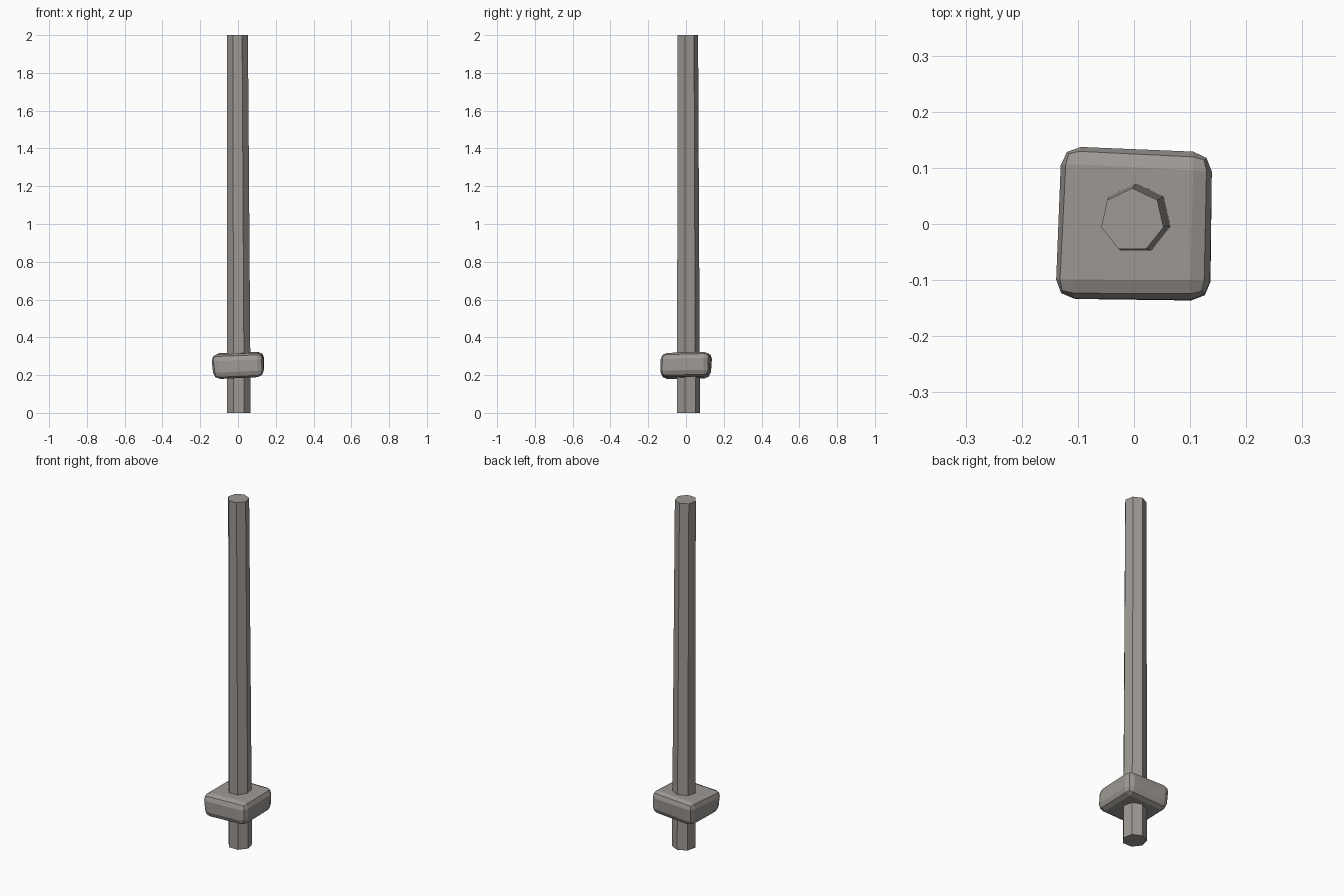
import bpy, bmesh, math

if "Cube" in bpy.data.objects:
    bpy.data.objects.remove(bpy.data.objects["Cube"])

stone = bpy.data.materials.new("warm grey")
stone.diffuse_color = (0.34, 0.317, 0.295, 1)
stone.use_nodes = True
stone.node_tree.nodes["Principled BSDF"].inputs["Base Color"].default_value = stone.diffuse_color


def make_object(name, bm):
    bmesh.ops.recalc_face_normals(bm, faces=bm.faces)
    mesh = bpy.data.meshes.new(name)
    bm.to_mesh(mesh)
    bm.free()
    mesh.materials.append(stone)
    obj = bpy.data.objects.new(name, mesh)
    bpy.context.collection.objects.link(obj)
    return obj


def loft(bottom, top):
    """Closed solid between two matching rings of points."""
    bm = bmesh.new()
    lo = [bm.verts.new(p) for p in bottom]
    hi = [bm.verts.new(p) for p in top]
    n = len(lo)
    for i in range(n):
        j = (i + 1) % n
        bm.faces.new((lo[i], lo[j], hi[j], hi[i]))
    bm.faces.new(lo[::-1])
    bm.faces.new(hi)
    return bm


def heptagon(cx, cy, z, r):
    angles = [math.pi / 2 + math.tau * i / 7 for i in range(7)]
    return [(cx + r * math.cos(a), cy + r * math.sin(a), z) for a in angles]


# Seven-sided pole, slightly tapered and leaning
make_object("pole", loft(heptagon(0.005, 0.010, 0, 0.064),
                         heptagon(-0.003, 0.007, 2, 0.057)))

# Uneven rounded block around the pole
collar = loft(
    [(-0.128, -0.133, 0.178), (0.137, -0.138, 0.190),
     (0.138, 0.125, 0.195), (-0.125, 0.130, 0.180)],
    [(-0.145, -0.133, 0.307), (0.134, -0.134, 0.318),
     (0.140, 0.128, 0.325), (-0.130, 0.142, 0.317)])
bmesh.ops.bevel(collar, geom=collar.edges[:], offset=0.034,
                offset_type='OFFSET', segments=2, profile=0.5,
                affect='EDGES')
make_object("collar", collar)
